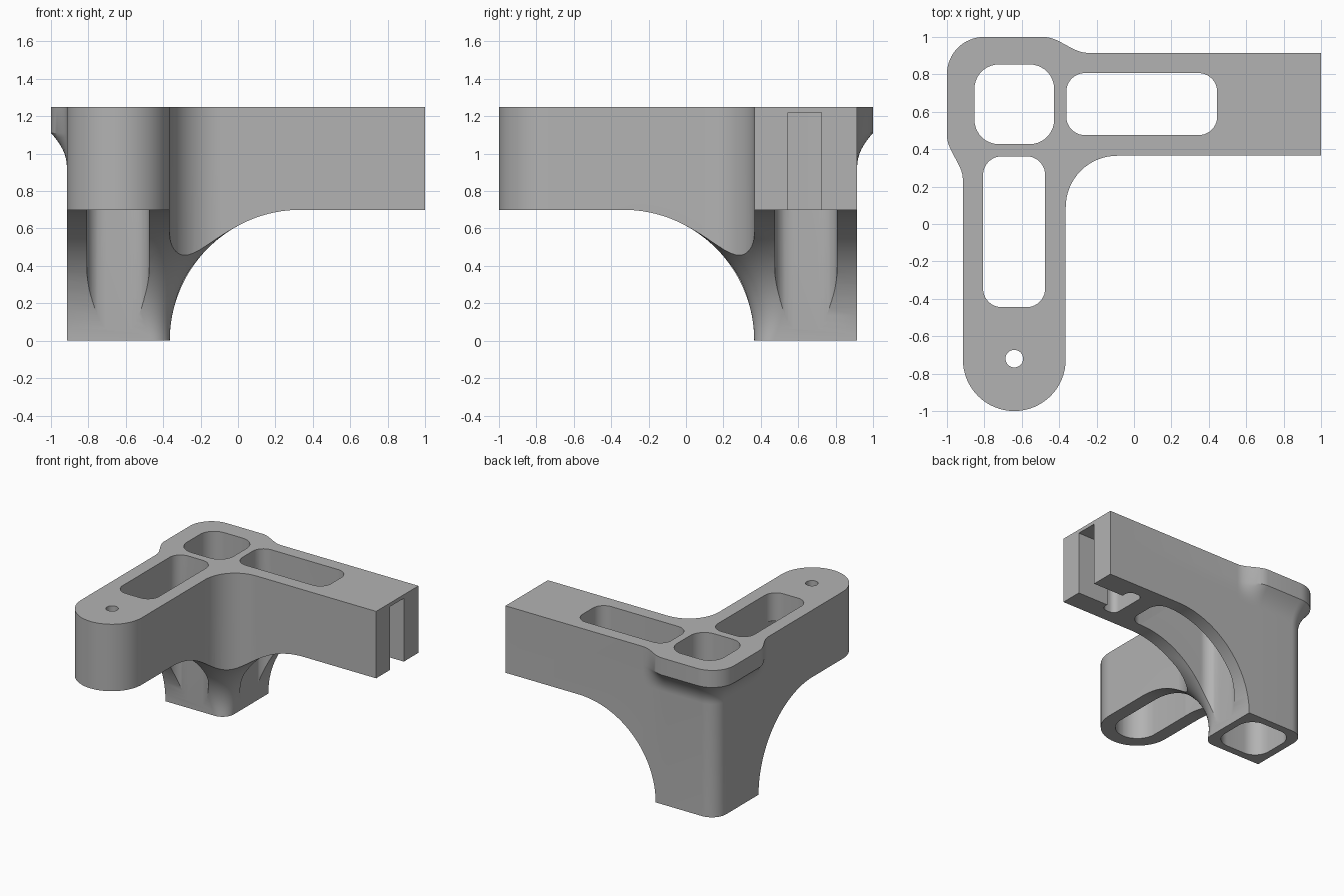
import bpy, bmesh
from math import sin, cos, pi, sqrt, radians

if "Cube" in bpy.data.objects:
    bpy.data.objects.remove(bpy.data.objects["Cube"])

HEIGHT, ARM_Z = 1.25, 0.7      # top of the bracket, underside of the arms
OUT, INN = 0.915, 0.365        # outer and inner faces of the arms
MID = (OUT + INN) / 2

grey = bpy.data.materials.new("plain grey")
grey.use_nodes = True
grey.diffuse_color = (0.45, 0.45, 0.45, 1)
grey.node_tree.nodes["Principled BSDF"].inputs["Base Color"].default_value = grey.diffuse_color


def arc(cx, cy, r, start, end, n=16):
    angles = [radians(start + (end - start) * i / n) for i in range(n + 1)]
    return [(cx + r * cos(a), cy + r * sin(a)) for a in angles]


def loft(name, rings):
    """Solid through a list of (z, outline) rings with equal point counts."""
    bm = bmesh.new()
    loops = [[bm.verts.new((x, y, z)) for x, y in pts] for z, pts in rings]
    n = len(loops[0])
    for low, high in zip(loops, loops[1:]):
        for i in range(n):
            j = (i + 1) % n
            bm.faces.new((low[i], low[j], high[j], high[i]))
    bm.faces.new(loops[0][::-1])
    bm.faces.new(loops[-1])
    bmesh.ops.recalc_face_normals(bm, faces=bm.faces)
    mesh = bpy.data.meshes.new(name)
    bm.to_mesh(mesh)
    bm.free()
    obj = bpy.data.objects.new(name, mesh)
    bpy.context.collection.objects.link(obj)
    mesh.materials.append(grey)
    return obj


def rounded_rect(x0, x1, y0, y1, r):
    return (arc(x1 - r, y1 - r, r, 0, 90, 10) + arc(x0 + r, y1 - r, r, 90, 180, 10)
            + arc(x0 + r, y0 + r, r, 180, 270, 10) + arc(x1 - r, y0 + r, r, 270, 360, 10))


def prism(name, outline, z0, z1):
    return loft(name, [(z0, outline), (z1, outline)])


def combine(target, tool, operation):
    mod = target.modifiers.new("cut", 'BOOLEAN')
    mod.operation, mod.solver, mod.object = operation, 'EXACT', tool
    bpy.context.view_layer.objects.active = target
    bpy.ops.object.modifier_apply(modifier=mod.name)
    bpy.data.objects.remove(tool)


def plan(flare):
    """L-shaped outline; flare pushes the outer corner outwards."""
    steps = [i / 10 for i in range(11)]
    ease = [t * t * (3 - 2 * t) for t in steps]
    r = 0.13 + 0.8 * flare
    edge = OUT + flare
    pts = [(1, INN), (1, OUT)]
    pts += [(-0.25 - 0.23 * t, OUT + flare * e) for t, e in zip(steps, ease)]
    pts += arc(r - edge, edge - r, r, 90, 180)
    pts += [(-OUT - flare * e, 0.24 + 0.23 * t) for t, e in zip(steps[::-1], ease[::-1])]
    pts += arc(-MID, -0.725, 0.275, 180, 360, 32)
    pts += arc(-0.09, 0.09, 0.275, 180, 90)
    return pts


def leg_section(x, r):
    """Quadrant to the back right of a rounded corner at (x, -x)."""
    return [(x, 1.5), (-1.5, 1.5), (-1.5, -x)] + arc(x - r, r - x, r, 270, 360)


# Body: L-shaped block with a flared lip on its outer corner
rings = [(-0.0, plan(0))]
for i in range(9):
    t = i / 8
    rings.append((0.93 + 0.18 * t, plan(0.085 * t * t)))
rings.append((HEIGHT, plan(0.085)))
body = loft("corner_bracket", rings)

# Leg: arched undersides sweep down from both arms
levels = []
for i in range(33):
    z = ARM_Z * sin(i / 32 * pi / 2)
    x = 0.335 - sqrt(max(0, ARM_Z ** 2 - z * z))
    levels.append((z, leg_section(x, 0.1 + 0.45 * z)))
levels[0] = (-0.01, levels[0][1])
levels += [(ARM_Z, leg_section(2, 0.4)), (1.5, leg_section(2, 0.4))]
combine(body, loft("leg_envelope", levels), 'INTERSECT')

# Openings: square tube, arm pockets, hollow round end, bolt hole, nut slot
openings = [
    ("tube", rounded_rect(-0.853, -0.427, 0.427, 0.853, 0.13), -1, 2),
    ("side_pocket", rounded_rect(-0.362, 0.445, 0.475, 0.807, 0.1), -1, 2),
    ("front_pocket", rounded_rect(-0.807, -0.475, -0.445, 0.362, 0.1), -1, 2),
    ("end_hollow", rounded_rect(-0.807, -0.475, -0.89, -0.2, 0.165), -1, 1.02),
    ("bolt_hole", arc(-MID, -0.72, 0.047, 0, 348.75, 31), 0.8, 2),
    ("end_slot", [(0.65, 0.545), (1.1, 0.545), (1.1, 0.725), (0.65, 0.725)], 0.5, 1.22),
    ("nut_pocket", rounded_rect(0.59, 0.72, 0.475, 0.807, 0.05), 0.5, 1.22),
]
for name, outline, z0, z1 in openings:
    combine(body, prism(name, outline, z0, z1), 'DIFFERENCE')

bpy.ops.object.select_all(action='DESELECT')
body.select_set(True)
bpy.context.view_layer.objects.active = body
bpy.ops.object.shade_smooth_by_angle(angle=radians(30))
